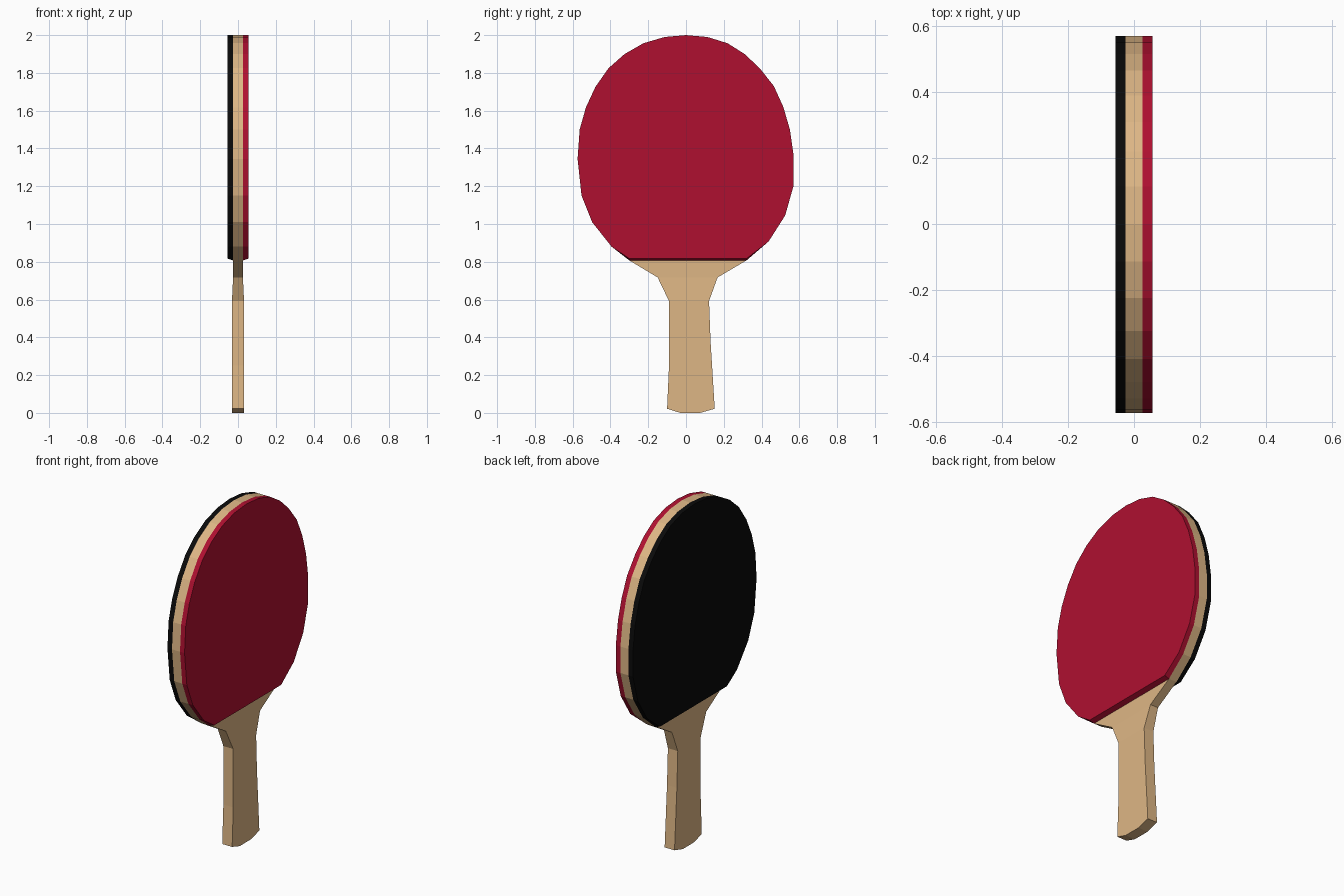
import bpy

if "Cube" in bpy.data.objects:
    bpy.data.objects.remove(bpy.data.objects["Cube"])

# Outlines in the (y, z) plane, anticlockwise seen from +x
HEAD = [(.32, .807), (.437, .907), (.525, 1.045), (.57, 1.205), (.57, 1.36), (.55, 1.50),
        (.515, 1.62), (.465, 1.73), (.39, 1.825), (.31, 1.90), (.22, 1.957), (.113, 1.99),
        (0, 2), (-.113, 1.99), (-.225, 1.957), (-.325, 1.90), (-.41, 1.825), (-.48, 1.725),
        (-.53, 1.617), (-.563, 1.50), (-.574, 1.345), (-.553, 1.15), (-.497, 1.01),
        (-.394, .88), (-.30, .807)]
NECK = [(-.15, .717), (-.09, .592)]
HANDLE = [(-.09, .25), (-.10, .022), (-.03, 0), (.075, 0), (.152, .022), (.13, .38)]
NECK_R = [(.122, .592), (.167, .717)]


def material(name, rgb):
    m = bpy.data.materials.new(name)
    m.diffuse_color = (*rgb, 1)
    m.use_nodes = True
    m.node_tree.nodes["Principled BSDF"].inputs["Base Color"].default_value = m.diffuse_color
    return m


def slab(name, mat, side_a, side_b, caps):
    """Solid between two matching loops (side_b faces +x); caps split the flat sides."""
    n = len(side_a)
    faces = [[i + n for i in c] for c in caps] + [list(reversed(c)) for c in caps]
    faces += [(i, (i + 1) % n, (i + 1) % n + n, i + n) for i in range(n)]
    me = bpy.data.meshes.new(name)
    me.from_pydata(side_a + side_b, [], faces)
    me.materials.append(mat)
    me.update()
    ob = bpy.data.objects.new(name, me)
    bpy.context.collection.objects.link(ob)
    return ob


wood = material("pale wood", (.73, .47, .235))
red = material("red rubber", (.43, .005, .03))
black = material("black rubber", (.003, .003, .003))

# Wooden blade and handle: the handle is thicker and tapers into the blade at the neck
outline = HEAD + NECK + HANDLE + NECK_R
n, h = len(outline), len(HEAD)
half = lambda z: .032 if z < .6 else .026
blade_cap = list(range(h + 1)) + [n - 1]
neck_cap = [h, h + 1, n - 2, n - 1]
handle_cap = list(range(h + 1, n - 1))
slab("blade_and_handle", wood,
     [(-half(z), y, z) for y, z in outline],
     [(half(z), y, z) for y, z in outline],
     [blade_cap, neck_cap, handle_cap])

# Rubber sheets: straight lower edge slopes up slightly toward the outside
inner = lambda x: [(x, y, z) for y, z in HEAD]
outer = lambda x: [(x, y, z + (.01 if z < .81 else 0)) for y, z in HEAD]
cap = [list(range(h))]
slab("red_rubber", red, inner(.026), outer(.0555), cap)
slab("black_rubber", black, outer(-.0555), inner(-.026), cap)
